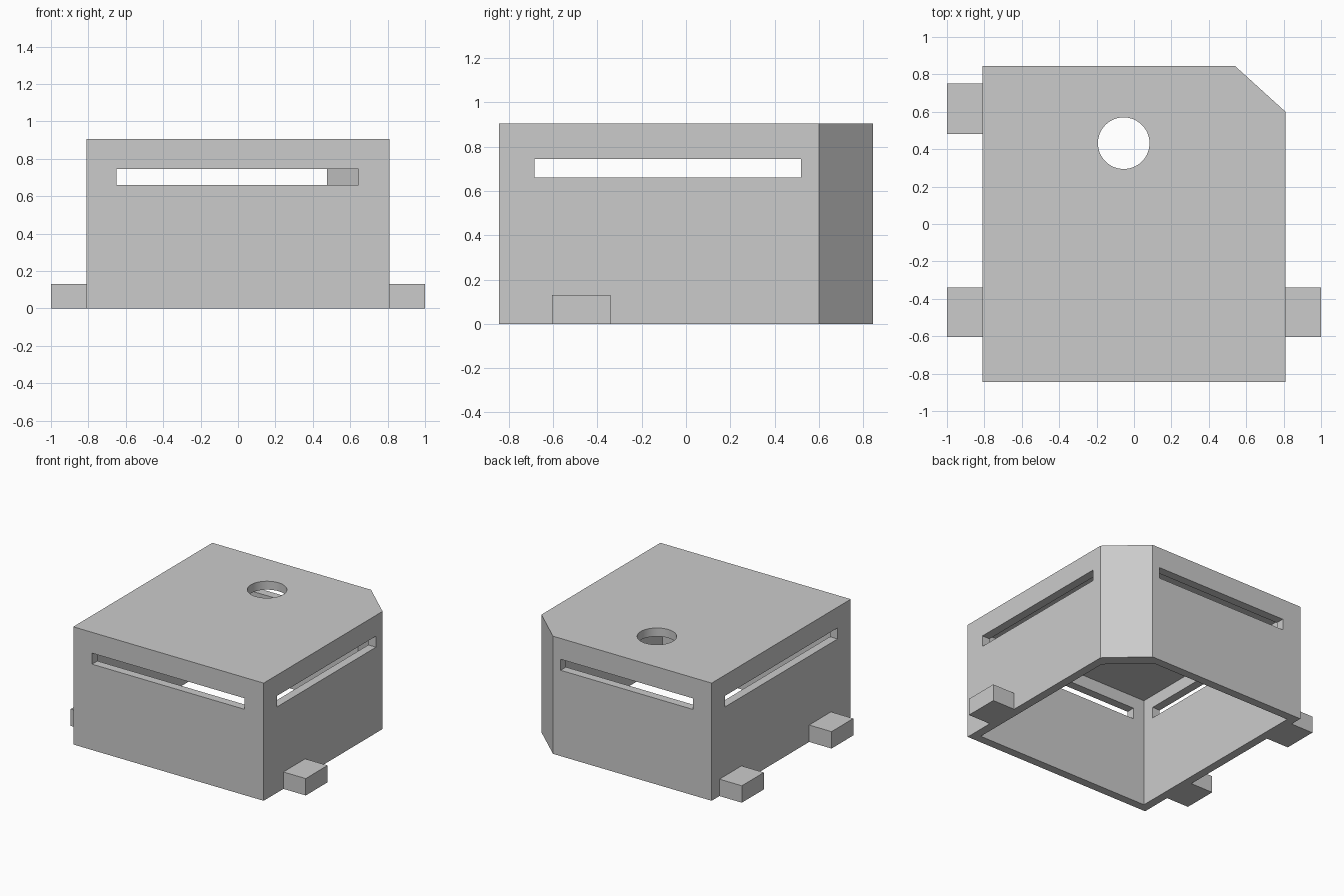
import bpy, bmesh
from mathutils import Matrix

cube = bpy.data.objects.get("Cube")
if cube:
    bpy.data.objects.remove(cube, do_unlink=True)

grey = bpy.data.materials.new("light_grey")
grey.use_nodes = True
grey.diffuse_color = (0.6, 0.6, 0.6, 1)
grey.node_tree.nodes["Principled BSDF"].inputs["Base Color"].default_value = (0.6, 0.6, 0.6, 1)

HX, HY, H, T = 0.81, 0.845, 0.905, 0.065   # half width, half depth, height, wall
CX, CY = 0.54, 0.60                        # start and end of the cut corner


def finish(name, bm):
    bmesh.ops.recalc_face_normals(bm, faces=bm.faces)
    mesh = bpy.data.meshes.new(name)
    bm.to_mesh(mesh)
    bm.free()
    mesh.materials.append(grey)
    ob = bpy.data.objects.new(name, mesh)
    bpy.context.collection.objects.link(ob)
    return ob


def prism(name, outline, z0, z1):
    bm = bmesh.new()
    base = bm.faces.new([bm.verts.new((x, y, z0)) for x, y in outline])
    top = bmesh.ops.extrude_face_region(bm, geom=[base])["geom"]
    verts = [v for v in top if isinstance(v, bmesh.types.BMVert)]
    bmesh.ops.translate(bm, verts=verts, vec=(0, 0, z1 - z0))
    return finish(name, bm)


def block(name, x0, x1, y0, y1, z0, z1):
    return prism(name, [(x0, y0), (x1, y0), (x1, y1), (x0, y1)], z0, z1)


def outline(inset):
    x, y = HX - inset, HY - inset
    return [(-x, -y), (x, -y), (x, CY - inset), (CX - inset, y), (-x, y)]


def cut(ob, cutter):
    mod = ob.modifiers.new("cut", "BOOLEAN")
    mod.operation, mod.solver, mod.object = "DIFFERENCE", "EXACT", cutter
    bpy.context.view_layer.objects.active = ob
    bpy.ops.object.modifier_apply(modifier=mod.name)
    bpy.data.objects.remove(cutter, do_unlink=True)


# Housing: open-bottomed shell with one cut corner
housing = prism("housing", outline(0), 0, H)
cut(housing, prism("cavity_cutter", outline(T), -0.1, H - T))

# Vent slots, one through each wall
Z0, Z1, M = 0.66, 0.745, 0.03
slots = [
    (-0.65, 0.645, -HY - M, -HY + T + M),   # front
    (-0.65, 0.475, HY - T - M, HY + M),     # back
    (HX - T - M, HX + M, -0.685, 0.52),     # cut-corner side
    (-HX - M, -HX + T + M, -0.685, 0.685),  # opposite side
]
for s in slots:
    cut(housing, block("slot_cutter", *s, Z0, Z1))

# Round hole in the roof
bm = bmesh.new()
bmesh.ops.create_cone(bm, cap_ends=True, segments=64, radius1=0.138, radius2=0.138,
                      depth=0.3, matrix=Matrix.Translation((-0.055, 0.432, H)))
cut(housing, finish("hole_cutter", bm))

# Mounting tabs at the foot of the side walls
for name, x0, x1, y0, y1 in [
    ("left_front_tab", HX, 1, -0.605, -0.34),
    ("right_front_tab", -1, -HX, -0.605, -0.34),
    ("right_back_tab", -1, -HX, 0.482, 0.75),
]:
    block(name, x0, x1, y0, y1, 0, 0.13)

# Smooth only the hole wall
bpy.ops.object.select_all(action="DESELECT")
housing.select_set(True)
bpy.context.view_layer.objects.active = housing
bpy.ops.object.shade_smooth_by_angle()
